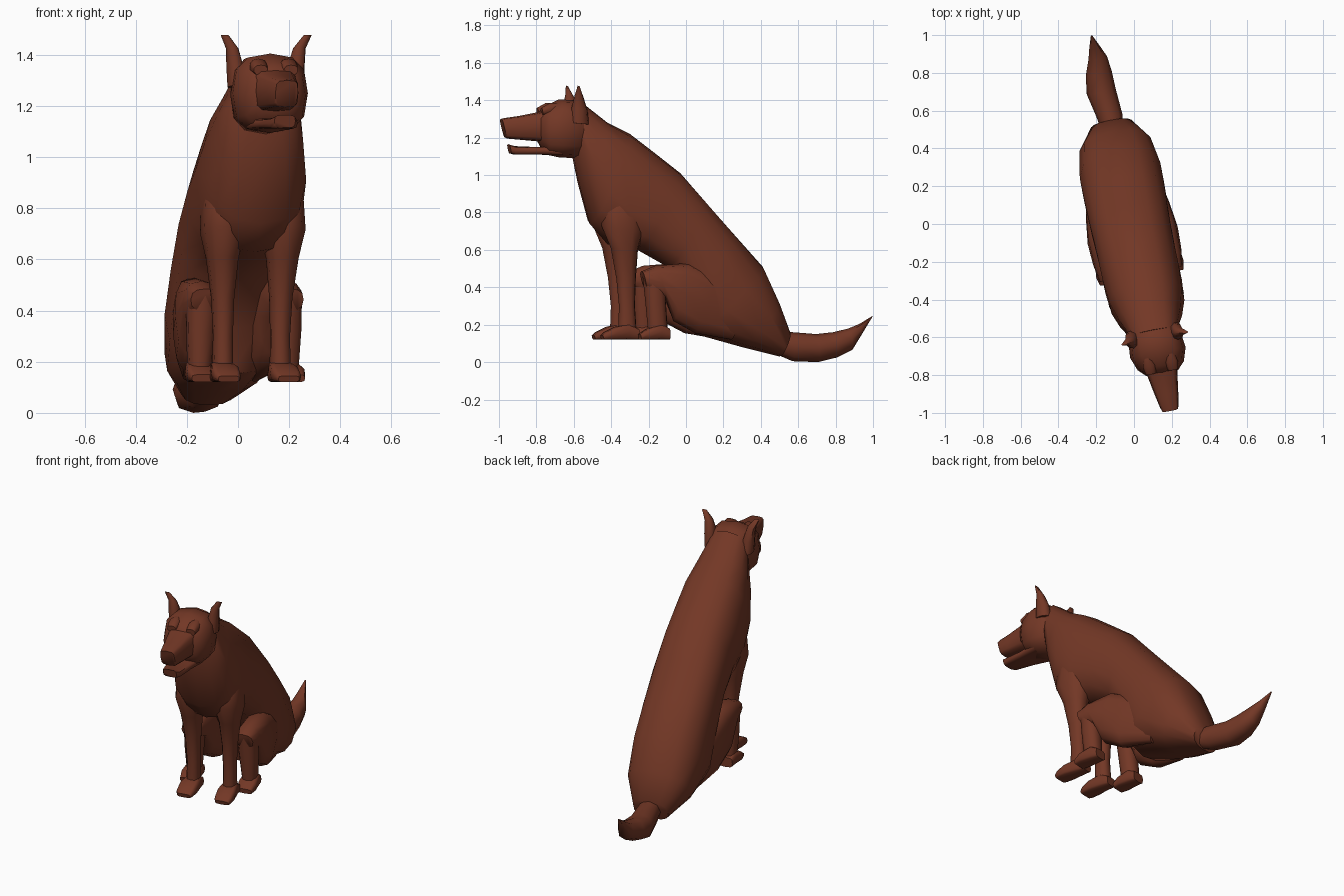
import bpy, bmesh, math

fur = bpy.data.materials.new("reddish brown fur")
fur.diffuse_color = (0.172, 0.039, 0.019, 1)


def place(x, y, z):
    # the whole dog is turned a little about the vertical axis, the front slightly more
    return (0.98 * x - 0.19 * y - 0.025 * min(y, 0) - 0.02, y + 0.19 * x, z)


def loft(name, rings, n=10, power=0.85, side=1, angle=55):
    """Ring: (y1, z1, y2, z2, half width, centre x); 1 and 2 are opposite edge points."""
    bm = bmesh.new()
    loops = []
    for y1, z1, y2, z2, hw, cx in rings:
        loop = []
        for i in range(n):
            a = 2 * math.pi * i / n
            c, s = math.cos(a), math.sin(a)
            c = math.copysign(abs(c) ** power, c) if abs(c) > 1e-6 else 0
            s = math.copysign(abs(s) ** power, s) if abs(s) > 1e-6 else 0
            p = place(side * (cx + hw * s),
                      (y1 + y2) / 2 + (y1 - y2) / 2 * c,
                      (z1 + z2) / 2 + (z1 - z2) / 2 * c)
            loop.append(bm.verts.new(p))
        loops.append(loop)
    for a, b in zip(loops, loops[1:]):
        for i in range(n):
            j = (i + 1) % n
            bm.faces.new((a[i], a[j], b[j], b[i]))
    bm.faces.new(loops[0])
    bm.faces.new(loops[-1])
    bmesh.ops.recalc_face_normals(bm, faces=bm.faces)
    me = bpy.data.meshes.new(name)
    bm.to_mesh(me)
    bm.free()
    me.materials.append(fur)
    ob = bpy.data.objects.new(name, me)
    bpy.context.collection.objects.link(ob)
    bpy.ops.object.select_all(action='DESELECT')
    ob.select_set(True)
    bpy.context.view_layer.objects.active = ob
    bpy.ops.object.shade_smooth_by_angle(angle=math.radians(angle))
    return ob


# neck, chest, back and rump
loft("torso", [
    (-0.56, 1.39, -0.60, 1.10, 0.125, 0),
    (-0.42, 1.28, -0.57, 0.95, 0.17, 0),
    (-0.30, 1.22, -0.515, 0.74, 0.20, 0),
    (-0.17, 1.12, -0.42, 0.63, 0.21, 0),
    (-0.03, 1.01, -0.26, 0.60, 0.21, 0),
    (0.10, 0.86, -0.10, 0.51, 0.215, 0),
    (0.25, 0.69, 0.00, 0.33, 0.22, 0),
    (0.41, 0.51, 0.05, 0.15, 0.222, 0),
    (0.49, 0.32, 0.30, 0.08, 0.195, 0),
    (0.55, 0.16, 0.50, 0.03, 0.11, 0)], n=14, power=0.8)

# curved tail
loft("tail", [
    (0.46, 0.16, 0.44, 0.06, 0.05, 0),
    (0.57, 0.16, 0.57, 0.005, 0.068, 0),
    (0.70, 0.15, 0.71, 0.0, 0.078, -0.02),
    (0.79, 0.16, 0.81, 0.025, 0.07, -0.015),
    (0.87, 0.18, 0.89, 0.065, 0.05, -0.005),
    (0.93, 0.205, 0.94, 0.145, 0.03, -0.01),
    (1.0, 0.247, 1.0, 0.243, 0.004, -0.015)], n=8)

# skull
loft("skull", [
    (-0.50, 1.34, -0.54, 1.14, 0.10, 0),
    (-0.59, 1.40, -0.59, 1.09, 0.14, 0),
    (-0.68, 1.405, -0.68, 1.095, 0.15, 0),
    (-0.75, 1.37, -0.75, 1.11, 0.125, 0),
    (-0.79, 1.335, -0.79, 1.18, 0.085, 0)], n=12, power=0.75)

# muzzle and lower jaw, with the open mouth between them
loft("muzzle", [
    (-0.70, 1.36, -0.70, 1.18, 0.10, 0),
    (-0.80, 1.335, -0.79, 1.18, 0.08, 0),
    (-0.90, 1.315, -0.90, 1.19, 0.062, 0),
    (-0.97, 1.305, -0.955, 1.195, 0.05, 0),
    (-0.99, 1.30, -0.965, 1.20, 0.045, 0)], n=12, power=0.5)
loft("lower_jaw", [
    (-0.68, 1.155, -0.68, 1.105, 0.10, 0),
    (-0.80, 1.15, -0.80, 1.11, 0.074, 0),
    (-0.92, 1.155, -0.92, 1.11, 0.056, 0),
    (-0.95, 1.165, -0.94, 1.115, 0.042, 0)], n=12, power=0.5)

for side, label in ((-1, "left"), (1, "right")):
    # pointed ear leaning outward
    loft(label + "_ear", [
        (-0.64, 1.28, -0.54, 1.27, 0.036, 0.115),
        (-0.635, 1.36, -0.55, 1.35, 0.034, 0.122),
        (-0.62, 1.43, -0.575, 1.42, 0.025, 0.134),
        (-0.61, 1.478, -0.60, 1.474, 0.016, 0.165)], n=8, side=side)
    # raised brow
    loft(label + "_brow", [
        (-0.68, 1.385, -0.68, 1.34, 0.02, 0.06),
        (-0.74, 1.385, -0.74, 1.32, 0.036, 0.06),
        (-0.785, 1.36, -0.78, 1.32, 0.028, 0.06)], n=10, side=side)
    # shoulder tapering into the front leg
    loft(label + "_front_leg", [
        (-0.38, 1.00, -0.28, 0.96, 0.04, 0.125),
        (-0.465, 0.84, -0.24, 0.80, 0.085, 0.115),
        (-0.475, 0.73, -0.25, 0.69, 0.085, 0.12),
        (-0.425, 0.61, -0.28, 0.60, 0.062, 0.12),
        (-0.395, 0.45, -0.29, 0.45, 0.044, 0.116),
        (-0.38, 0.30, -0.295, 0.30, 0.038, 0.114),
        (-0.385, 0.15, -0.285, 0.15, 0.04, 0.115)], n=10, side=side)
    loft(label + "_front_paw", [
        (-0.275, 0.175, -0.275, 0.12, 0.038, 0.115),
        (-0.33, 0.205, -0.33, 0.12, 0.046, 0.115),
        (-0.40, 0.19, -0.40, 0.12, 0.056, 0.118),
        (-0.455, 0.162, -0.455, 0.12, 0.052, 0.12),
        (-0.475, 0.145, -0.468, 0.12, 0.042, 0.12)], n=12, power=0.5, side=side)
    # folded thigh
    loft(label + "_thigh", [
        (-0.27, 0.485, -0.25, 0.40, 0.06, 0.165),
        (-0.20, 0.515, -0.14, 0.34, 0.07, 0.168),
        (-0.02, 0.53, -0.10, 0.22, 0.078, 0.165),
        (0.13, 0.46, 0.02, 0.155, 0.075, 0.15),
        (0.32, 0.36, 0.22, 0.12, 0.04, 0.13)], n=12, power=0.75, side=side)
    # lower hind leg and paw
    loft(label + "_hind_shank", [
        (-0.265, 0.47, -0.14, 0.45, 0.062, 0.167),
        (-0.25, 0.32, -0.14, 0.32, 0.056, 0.172),
        (-0.235, 0.15, -0.13, 0.15, 0.042, 0.176)], n=10, side=side)
    loft(label + "_hind_paw", [
        (-0.125, 0.18, -0.125, 0.12, 0.042, 0.178),
        (-0.17, 0.205, -0.17, 0.12, 0.05, 0.178),
        (-0.24, 0.18, -0.24, 0.12, 0.056, 0.18),
        (-0.285, 0.15, -0.28, 0.12, 0.046, 0.18)], n=12, power=0.5, side=side)
